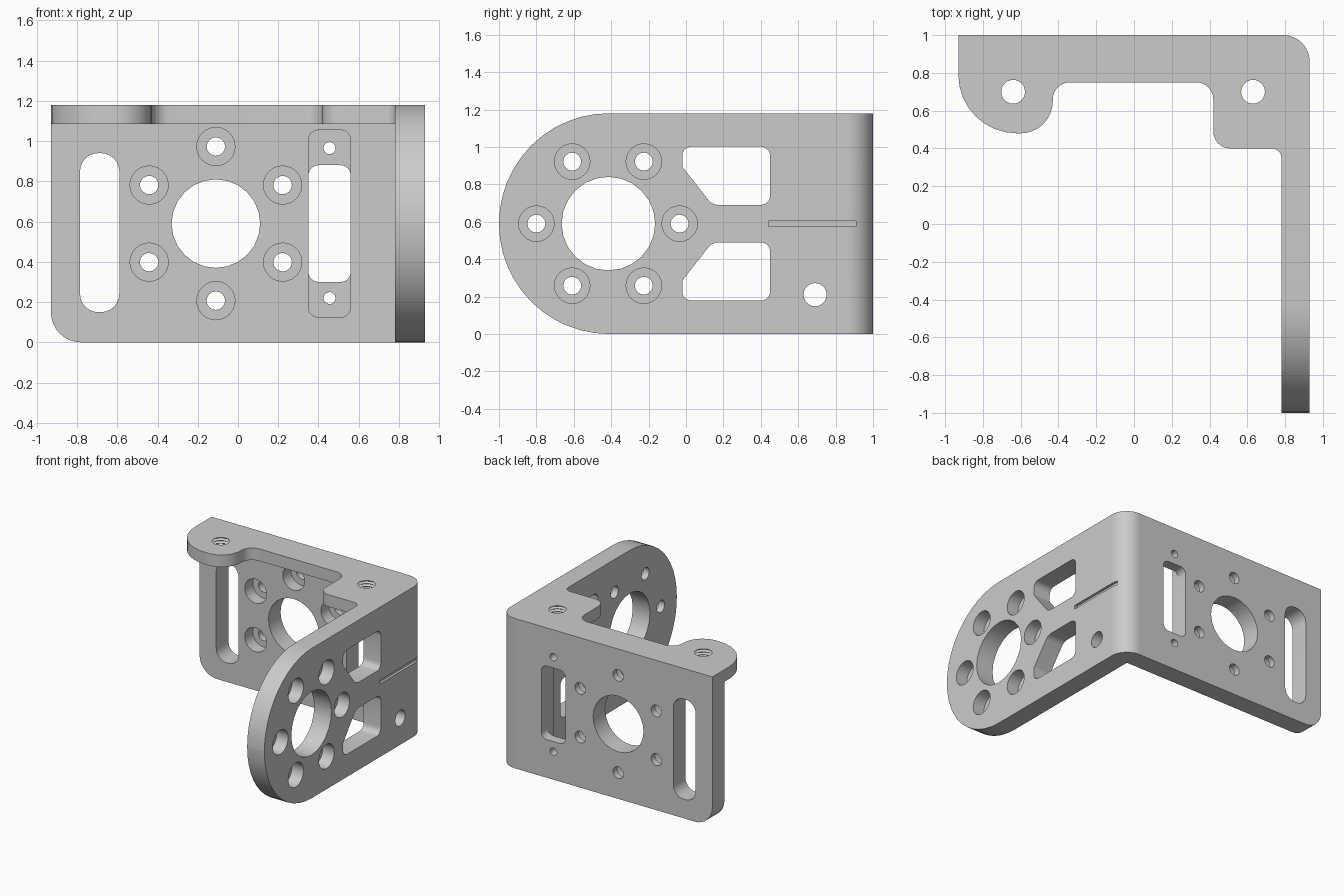
import bpy, bmesh, math
from mathutils import Vector

if "Cube" in bpy.data.objects:
    bpy.data.objects.remove(bpy.data.objects["Cube"])


def rounded(corners, seg=8):
    """Closed 2D outline from (a, b, radius) corners, each corner filleted."""
    out = []
    n = len(corners)
    for i, (a, b, r) in enumerate(corners):
        p = Vector((a, b))
        if r == 0:
            out.append(p)
            continue
        u = (Vector(corners[i - 1][:2]) - p).normalized()
        v = (Vector(corners[(i + 1) % n][:2]) - p).normalized()
        half = u.angle(v) / 2
        c = p + (u + v).normalized() * (r / math.sin(half))
        t = r / math.tan(half)
        s, e = p + u * t - c, p + v * t - c
        total = s.angle(e)
        for k in range(seg + 1):
            f = k / seg
            d = (s * math.sin((1 - f) * total) + e * math.sin(f * total)) / math.sin(total)
            out.append(c + d)
    return out


def circle(a, b, r, n=24):
    return [Vector((a + r * math.cos(2 * math.pi * k / n),
                    b + r * math.sin(2 * math.pi * k / n))) for k in range(n)]


def rect(a0, a1, b0, b1, r):
    return rounded([(a0, b0, r), (a1, b0, r), (a1, b1, r), (a0, b1, r)], 6)


def loft(name, axis, layers):
    """Solid through (outline, depth) layers stacked along an axis."""
    place = {'x': lambda p, d: (d, p.x, p.y),
             'y': lambda p, d: (p.x, d, p.y),
             'z': lambda p, d: (p.x, p.y, d)}[axis]
    bm = bmesh.new()
    rings = [[bm.verts.new(place(p, d)) for p in loop] for loop, d in layers]
    n = len(rings[0])
    bm.faces.new(rings[0])
    bm.faces.new(rings[-1])
    for lo, hi in zip(rings, rings[1:]):
        for i in range(n):
            j = (i + 1) % n
            bm.faces.new((lo[i], lo[j], hi[j], hi[i]))
    bmesh.ops.recalc_face_normals(bm, faces=bm.faces)
    me = bpy.data.meshes.new(name)
    bm.to_mesh(me)
    bm.free()
    ob = bpy.data.objects.new(name, me)
    bpy.context.collection.objects.link(ob)
    return ob


def prism(name, axis, loop, d0, d1):
    return loft(name, axis, [(loop, d0), (loop, d1)])


def combine(target, other, op):
    m = target.modifiers.new("bool", 'BOOLEAN')
    m.operation, m.solver, m.object = op, 'EXACT', other
    bpy.context.view_layer.objects.active = target
    bpy.ops.object.modifier_apply(modifier=m.name)
    bpy.data.objects.remove(other, do_unlink=True)


def cut(axis, loop, d0, d1):
    combine(bracket, prism("cutter", axis, loop, d0, d1), 'DIFFERENCE')


H, X, T = 1.18, 0.93, 0.15

# Back plate with one rounded lower corner
bracket = prism("bracket", 'y', rounded(
    [(-X, 0, 0.15), (X, 0, 0), (X, H, 0), (-X, H, 0)]), 1 - T, 1)

# Side plate with a semicircular end
side = prism("side_plate", 'x', rounded(
    [(1, 0, 0), (1, H, 0), (-1, H, 0.589), (-1, 0, 0.589)], 12), X - T, X)
combine(bracket, side, 'UNION')

# Top flange with two screw lobes
flange = prism("top_flange", 'z', rounded([
    (-X, 1, 0), (-X, 0.48, 0.31), (-0.43, 0.48, 0.17), (-0.43, 0.75, 0.09),
    (0.42, 0.75, 0.09), (0.42, 0.40, 0.09), (0.78, 0.40, 0.05),
    (0.78, 0.30, 0), (X, 0.30, 0), (X, 1, 0)]), 1.085, H)
combine(bracket, flange, 'UNION')

# Round the outer vertical corner
R = 0.14
corner = [Vector((X - R + R * math.cos(t), 1 - R + R * math.sin(t)))
          for t in [k * math.pi / 20 for k in range(11)]]
corner = [Vector((X + 0.1, 1 - R))] + corner + [
    Vector((X - R, 1.1)), Vector((X + 0.1, 1.1))]
cut('z', corner, -0.1, H + 0.1)

# Back plate: strap slot, bearing hole, screw ring
cut('y', rect(-0.785, -0.59, 0.15, 0.94, 0.09), 0.7, 1.1)
cut('y', circle(-0.11, 0.59, 0.22), 0.7, 1.1)
for k in range(6):
    t = math.radians(30 + 60 * k)
    a, b = -0.11 + 0.383 * math.cos(t), 0.59 + 0.383 * math.sin(t)
    cut('y', circle(a, b, 0.046, 16), 0.7, 1.1)
    cut('y', circle(a, b, 0.095), 0.75, 0.95)

# Back plate: recessed window with two small screw holes
cut('y', rect(0.35, 0.56, 0.125, 1.055, 0.05), 0.75, 0.92)
cut('y', rect(0.35, 0.56, 0.30, 0.88, 0.05), 0.7, 1.1)
for z in (0.22, 0.965):
    cut('y', circle(0.455, z, 0.03, 16), 0.7, 1.1)

# Side plate: bearing hole, screw ring, plain hole
cut('x', circle(-0.415, 0.59, 0.25), 0.6, 1.1)
for k in range(6):
    t = math.radians(60 * k)
    a, b = -0.417 + 0.383 * math.cos(t), 0.59 + 0.383 * math.sin(t)
    cut('x', circle(a, b, 0.048, 16), 0.6, 1.1)
    cut('x', circle(a, b, 0.095), X - 0.1, 1.1)
cut('x', circle(0.69, 0.21, 0.062, 20), 0.6, 1.1)

# Side plate: two mirrored windows and the groove between them
for s in (1, -1):
    cut('x', rounded([(-0.02, 0.59 + s * 0.412, 0.05), (0.45, 0.59 + s * 0.412, 0.05),
                      (0.45, 0.59 + s * 0.10, 0.05), (0.14, 0.59 + s * 0.10, 0.07),
                      (-0.02, 0.59 + s * 0.305, 0.03)], 5), 0.7, 1.1)
cut('x', rect(0.44, 0.91, 0.575, 0.605, 0.002), X - 0.02, 1.1)

# Threaded holes in the flange lobes
for x in (-0.64, 0.63):
    layers = [(circle(x, 0.70, 0.063), 1.0)]
    for k in range(4):
        z = 1.09 + 0.022 * k
        layers += [(circle(x, 0.70, 0.063), z), (circle(x, 0.70, 0.08), z + 0.011)]
    layers += [(circle(x, 0.70, 0.063), 1.178), (circle(x, 0.70, 0.063), 1.3)]
    combine(bracket, loft("cutter", 'z', layers), 'DIFFERENCE')

bpy.ops.object.select_all(action='DESELECT')
bracket.select_set(True)
bpy.context.view_layer.objects.active = bracket
bpy.ops.object.shade_smooth_by_angle(angle=math.radians(30))
